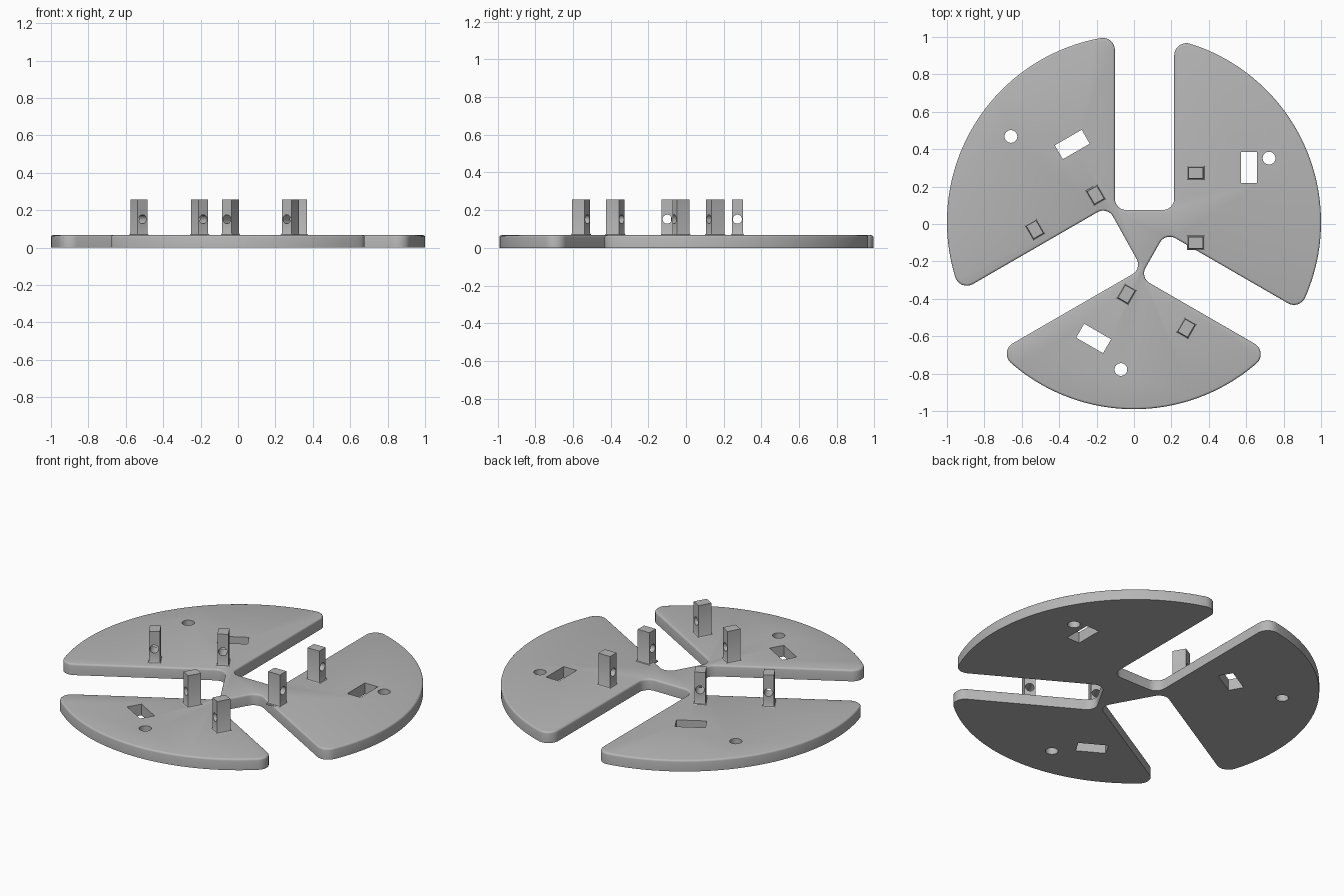
import bpy, bmesh, math
from math import atan2, cos, sin, pi, radians
from mathutils import Vector, Matrix

cube = bpy.data.objects.get("Cube")
if cube:
    bpy.data.objects.remove(cube, do_unlink=True)

THICK, POST_TOP = 0.067, 0.257
CENTRE, R = Vector((0, 0.01)), 1.0
INNER_R, OUTER_R = 0.06, 0.065

grey = bpy.data.materials.new("plain_grey")
grey.use_nodes = True
grey.diffuse_color = (0.47, 0.47, 0.47, 1)
grey.node_tree.nodes["Principled BSDF"].inputs["Base Color"].default_value = grey.diffuse_color


def angle(v):
    return atan2(v.y, v.x)


def arc(c, r, a0, a1, n):
    """Points on the shorter arc from a0 to a1."""
    sweep = (a1 - a0 + pi) % (2 * pi) - pi
    return [c + r * Vector((cos(a0 + sweep * i / n), sin(a0 + sweep * i / n)))
            for i in range(n + 1)]


def fillet(p, a, b, r):
    """Round corner p whose sides leave along unit vectors a and b."""
    half = a.angle(b) / 2
    c = p + (a + b).normalized() * r / sin(half)
    t = r / math.tan(half)
    return arc(c, r, angle(p + a * t - c), angle(p + b * t - c), 8)


def rim_corner(p, d, n):
    """Round corner between a slot side and the rim, rim end first."""
    q = p + n * OUTER_R - CENTRE
    k = q.dot(d)
    q = q + d * (-k + math.sqrt(k * k - q.length_squared + (R - OUTER_R) ** 2))
    return arc(CENTRE + q, OUTER_R, angle(q), angle(-n), 8)


def mesh_object(name, bm):
    bmesh.ops.recalc_face_normals(bm, faces=bm.faces)
    me = bpy.data.meshes.new(name)
    bm.to_mesh(me)
    bm.free()
    me.materials.append(grey)
    ob = bpy.data.objects.new(name, me)
    bpy.context.collection.objects.link(ob)
    return ob


def cylinder(r, depth, matrix):
    bm = bmesh.new()
    bmesh.ops.create_cone(bm, cap_ends=True, segments=32, radius1=r, radius2=r,
                          depth=depth, matrix=matrix)
    return mesh_object("cutter", bm)


def box(size, matrix):
    bm = bmesh.new()
    bmesh.ops.create_cube(bm, size=1, matrix=matrix @ Matrix.Diagonal((*size, 1)))
    return mesh_object("cutter", bm)


def cut(ob, cutters):
    """Subtract the cutters, bake the result and discard them."""
    for c in cutters:
        c.hide_render = True
        m = ob.modifiers.new("cut", 'BOOLEAN')
        m.operation, m.solver, m.object = 'DIFFERENCE', 'EXACT', c
    bpy.context.view_layer.update()
    deps = bpy.context.evaluated_depsgraph_get()
    me = bpy.data.meshes.new_from_object(ob.evaluated_get(deps))
    ob.modifiers.clear()
    ob.data = me
    me.name = ob.name
    for c in cutters:
        bpy.data.objects.remove(c, do_unlink=True)


def smooth(ob):
    bpy.ops.object.select_all(action='DESELECT')
    ob.select_set(True)
    bpy.context.view_layer.objects.active = ob
    bpy.ops.object.shade_smooth_by_angle(angle=radians(35))


# Plate outline: each slot has an outward angle and two inner corners
slots = [(90, (0.215, 0.075), (-0.102, 0.075)),
         (210, (-0.142, 0.094), (0.043, -0.239)),
         (330, (0.032, -0.286), (0.169, -0.046))]
sides = []
for deg, p, q in slots:
    d = Vector((cos(radians(deg)), sin(radians(deg))))
    p, q = Vector(p), Vector(q)
    n = Vector((d.y, -d.x))
    e = (q - p).normalized()
    sides.append(rim_corner(p, d, n) + fillet(p, d, e, INNER_R)
                 + fillet(q, -e, d, INNER_R) + rim_corner(q, d, -n)[::-1])
outline = []
for i, pts in enumerate(sides):
    nxt = sides[(i + 1) % len(sides)]
    rim = arc(CENTRE, R, angle(pts[-1] - CENTRE), angle(nxt[0] - CENTRE), 48)
    outline += pts + rim[1:-1]

# Plate body with a rounded top edge
bm = bmesh.new()
base = bm.faces.new([bm.verts.new((p.x, p.y, 0)) for p in outline])
ext = bmesh.ops.extrude_face_region(bm, geom=[base])["geom"]
bmesh.ops.translate(bm, vec=(0, 0, THICK),
                    verts=[v for v in ext if isinstance(v, bmesh.types.BMVert)])
bmesh.ops.recalc_face_normals(bm, faces=bm.faces)
top = [e for e in bm.edges if all(v.co.z > THICK / 2 for v in e.verts)]
bmesh.ops.bevel(bm, geom=top, offset=0.011, segments=3, profile=0.5, affect='EDGES')
plate = mesh_object("slotted_plate", bm)

# Openings: rectangular window, round hole, and posts for each sector
sectors = [(0, (0.615, 0.302), (0.722, 0.352), [(0.33, 0.273), (0.33, -0.1)]),
           (120, (-0.33, 0.425), (-0.658, 0.468), [(-0.205, 0.155), (-0.53, -0.03)]),
           (60, (-0.216, -0.612), (-0.07, -0.778), [(-0.04, -0.375), (0.28, -0.557)])]
cutters = []
for deg, window, hole, _ in sectors:
    turn = Matrix.Rotation(radians(deg), 4, 'Z')
    cutters.append(box((0.086, 0.166, 0.4), Matrix.Translation((*window, 0)) @ turn))
    cutters.append(cylinder(0.034, 0.4, Matrix.Translation((*hole, 0))))
cut(plate, cutters)
smooth(plate)

# Post with a flared foot and a cross hole
bm = bmesh.new()
rings = []
for z, grow in ((THICK - 0.008, 0.008), (THICK, 0.008), (THICK + 0.003, 0.003),
                (THICK + 0.01, 0), (POST_TOP, 0)):
    x, y = 0.039 + grow, 0.03 + grow
    rings.append([bm.verts.new((sx * x, sy * y, z))
                  for sx, sy in ((-1, -1), (1, -1), (1, 1), (-1, 1))])
for lo, hi in zip(rings, rings[1:]):
    for i in range(4):
        j = (i + 1) % 4
        bm.faces.new((lo[i], lo[j], hi[j], hi[i]))
bm.faces.new(rings[0][::-1])
bm.faces.new(rings[-1])
post = mesh_object("post", bm)
cut(post, [cylinder(0.024, 0.3, Matrix.Translation((0, 0, 0.152))
                    @ Matrix.Rotation(pi / 2, 4, 'Y'))])
smooth(post)

# Place one linked post at every position
names = ("left", "right", "front")
for name, (deg, _, _, spots) in zip(names, sectors):
    for i, (x, y) in enumerate(spots):
        ob = bpy.data.objects.new(f"{name}_post_{i + 1}", post.data)
        ob.location = (x, y, 0)
        ob.rotation_euler.z = radians(deg)
        bpy.context.collection.objects.link(ob)
bpy.data.objects.remove(post, do_unlink=True)
